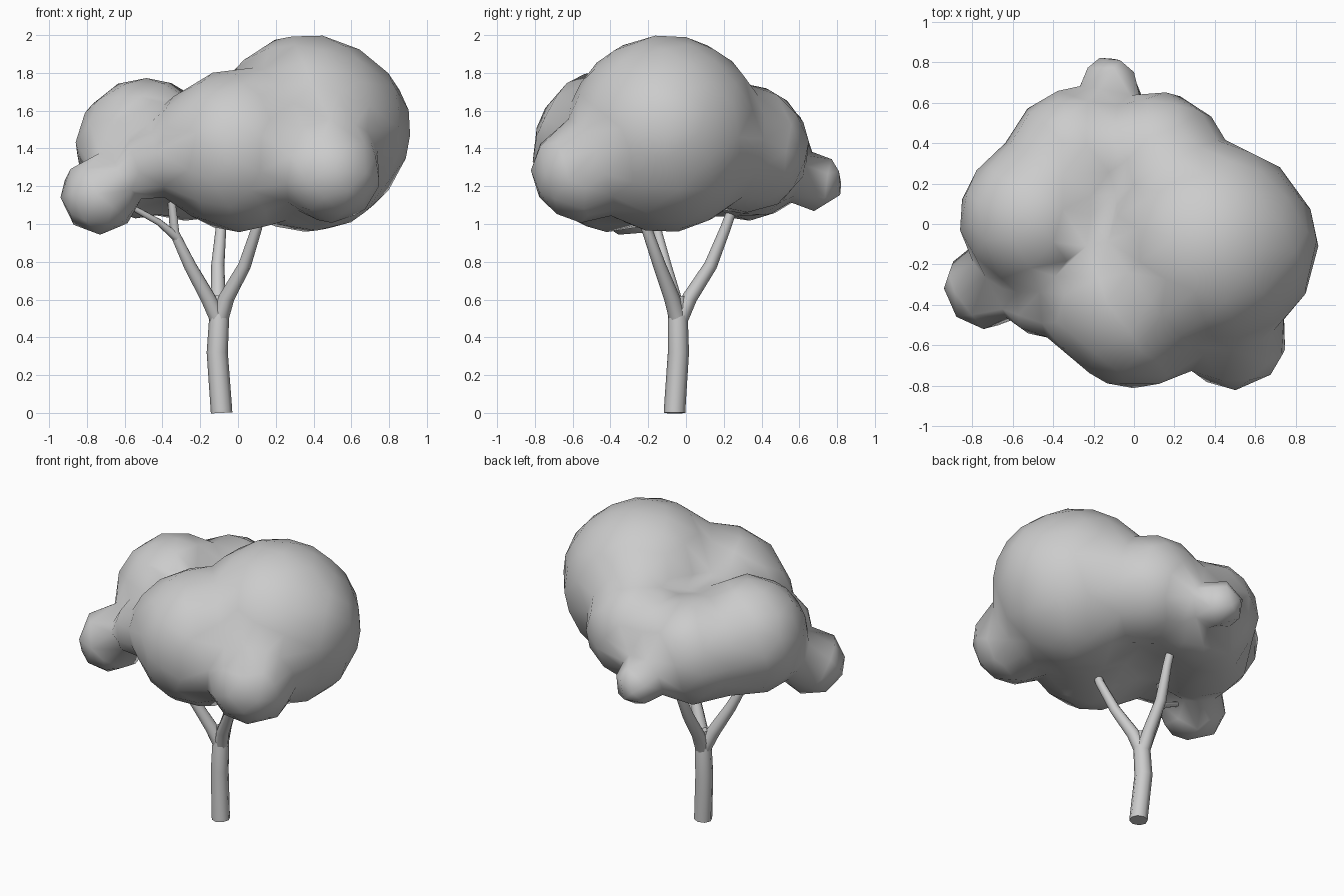
import bpy, bmesh
from mathutils import Matrix

if "Cube" in bpy.data.objects:
    bpy.data.objects.remove(bpy.data.objects["Cube"])


def limb(name, pts):
    """Tapered eight-sided tube; each point is x, y, z, radius."""
    cu = bpy.data.curves.new(name, 'CURVE')
    cu.dimensions = '3D'
    cu.bevel_depth = 1.0
    cu.bevel_resolution = 2
    cu.use_fill_caps = True
    sp = cu.splines.new('POLY')
    sp.points.add(len(pts) - 1)
    for p, (x, y, z, r) in zip(sp.points, pts):
        p.co = (x, y, z, 1)
        p.radius = r
    sp.use_smooth = True
    ob = bpy.data.objects.new(name, cu)
    bpy.context.collection.objects.link(ob)
    return ob


# trunk and branches
limb("trunk", [(-.087, -.06, 0, .057), (-.088, -.06, .02, .057), (-.11, -.04, .32, .056),
               (-.1, -.043, .5, .053), (-.1, -.035, .62, .034)])
limb("left_branch", [(-.1, -.04, .48, .045), (-.16, -.065, .61, .042), (-.255, -.11, .78, .035),
                     (-.335, -.15, .95, .027), (-.36, -.17, 1.2, .02)])
limb("left_twig", [(-.325, -.15, .93, .025), (-.42, -.2, 1.01, .018),
                   (-.6, -.26, 1.11, .015)])
limb("right_branch", [(-.1, -.04, .48, .045), (-.06, -.075, .61, .042), (.035, -.14, .78, .034),
                      (.1, -.21, .98, .028), (.13, -.25, 1.15, .024)])
limb("back_branch", [(-.1, -.04, .48, .045), (-.105, .02, .61, .04), (-.107, .13, .78, .035),
                     (-.09, .21, .98, .028), (-.09, .27, 1.15, .024)])

# foliage clumps: x, y, z, radius
clumps = [
    (.37, -.11, 1.48, .525), (.47, -.11, 1.5, .445),     # big right crown
    (.01, -.38, 1.39, .435), (-.12, -.36, 1.39, .365),   # front crown
    (.2, -.25, 1.42, .42),                               # front to right blend
    (-.49, .03, 1.40, .375), (-.4, .18, 1.36, .33),      # left crown
    (-.28, .33, 1.36, .345), (.12, .31, 1.40, .345),     # back crown
    (-.1, .32, 1.35, .32),
    (-.12, .68, 1.22, .15), (-.12, .58, 1.26, .13),      # back knob
    (-.73, -.31, 1.15, .21),                             # left knob
    (.49, -.55, 1.28, .27),                              # front right knob
    (-.46, -.38, 1.32, .18),                             # front left lump
    (-.14, .0, 1.36, .31),                               # core
]
bm = bmesh.new()
for x, y, z, r in clumps:
    bmesh.ops.create_icosphere(bm, subdivisions=3, radius=r,
                               matrix=Matrix.Translation((x, y, z)))
me = bpy.data.meshes.new("foliage")
bm.to_mesh(me)
bm.free()
foliage = bpy.data.objects.new("foliage", me)
bpy.context.collection.objects.link(foliage)

# melt the clumps into one soft, coarse surface
rm = foliage.modifiers.new("merge", 'REMESH')
rm.mode = 'VOXEL'
rm.voxel_size = .03
rm.use_smooth_shade = True
sm = foliage.modifiers.new("soften", 'SMOOTH')
sm.factor = .5
sm.iterations = 10
dc = foliage.modifiers.new("coarsen", 'DECIMATE')
dc.ratio = .025
